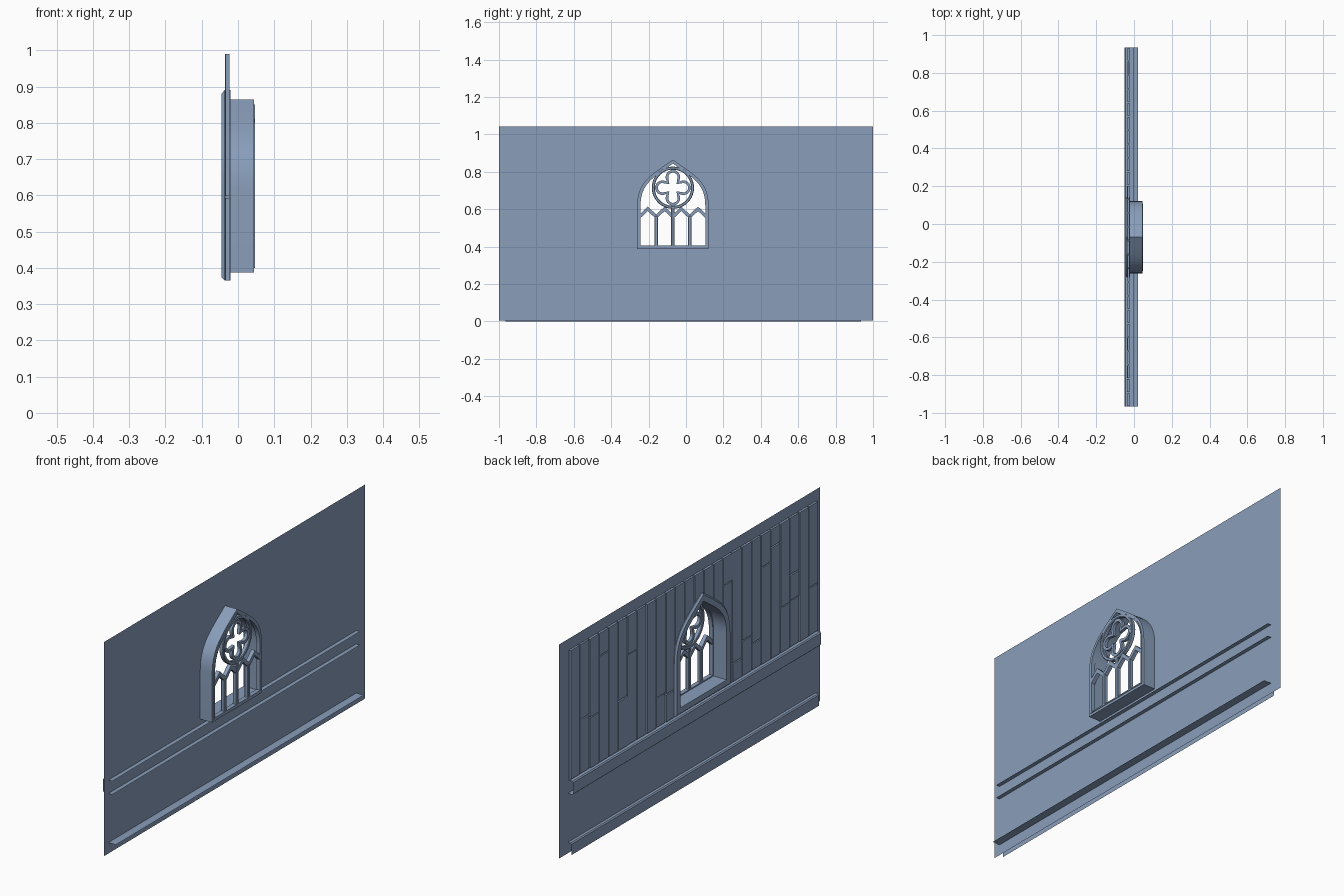
import bpy, bmesh, math, random
from mathutils import Vector

if "Cube" in bpy.data.objects:
    bpy.data.objects.remove(bpy.data.objects["Cube"], do_unlink=True)

random.seed(4)
WALL_X = -0.02          # plane of the wall sheet
CY = -0.07              # middle of the window
Y0, Y1 = -0.965, 0.935  # ends of the trim
HALF, SILL, SPRING, APEX = 0.213, 0.365, 0.62, 0.89

stone = bpy.data.materials.new("blue_grey")
stone.use_nodes = True
stone.diffuse_color = (0.25, 0.34, 0.49, 1)
stone.node_tree.nodes["Principled BSDF"].inputs["Base Color"].default_value = (0.25, 0.34, 0.49, 1)


def finish(name, bm, recalc=True, smooth=False, bevel=0):
    if recalc:
        bmesh.ops.recalc_face_normals(bm, faces=bm.faces)
    mesh = bpy.data.meshes.new(name)
    bm.to_mesh(mesh)
    bm.free()
    mesh.materials.append(stone)
    obj = bpy.data.objects.new(name, mesh)
    bpy.context.collection.objects.link(obj)
    bpy.ops.object.select_all(action='DESELECT')
    bpy.context.view_layer.objects.active = obj
    obj.select_set(True)
    if bevel:
        mod = obj.modifiers.new("bevel", 'BEVEL')
        mod.width = bevel
        mod.limit_method = 'ANGLE'
        mod.angle_limit = math.radians(50)
    if smooth:
        bpy.ops.object.shade_smooth_by_angle(angle=math.radians(30))
    return obj


def arch_half(d, side, steps=14):
    """Half of the pointed window outline, inset by d, sill to apex."""
    half, apex = HALF - d, APEX - d * 1.15
    ctrl = [(1, 0), (1, 0.52), (0.61, 0.667), (0, 1)]
    pts = [(CY + side * half, SILL + d)]
    for i in range(steps + 1):
        t = i / steps
        w = [(1 - t) ** 3, 3 * t * (1 - t) ** 2, 3 * t * t * (1 - t), t ** 3]
        u = sum(a * c[0] for a, c in zip(w, ctrl))
        v = sum(a * c[1] for a, c in zip(w, ctrl))
        pts.append((CY + side * half * u, SPRING + (apex - SPRING) * v))
    return pts


def arch(d):
    return arch_half(d, 1) + arch_half(d, -1)[-2::-1]


def add_ring(bm, outer, inner, x0, x1):
    n = len(outer)
    loops = [[bm.verts.new((x, y, z)) for y, z in pts]
             for pts, x in ((outer, x0), (outer, x1), (inner, x1), (inner, x0))]
    for a, b in zip(loops, loops[1:] + loops[:1]):
        for i in range(n):
            j = (i + 1) % n
            bm.faces.new((a[i], a[j], b[j], b[i]))


def add_prism(bm, pts, x0, x1):
    lo = [bm.verts.new((x0, y, z)) for y, z in pts]
    hi = [bm.verts.new((x1, y, z)) for y, z in pts]
    bm.faces.new(lo)
    bm.faces.new(hi)
    for i in range(len(pts)):
        j = (i + 1) % len(pts)
        bm.faces.new((lo[i], lo[j], hi[j], hi[i]))


def add_bar(bm, a, b, width, x0, x1):
    a, b = Vector(a), Vector(b)
    d = (b - a).normalized() * width / 2
    n = Vector((-d.y, d.x))
    add_prism(bm, [a - n, b - n, b + n, a + n], x0, x1)


def circle(r, z, n=40):
    return [(CY + r * math.cos(math.tau * i / n), z + r * math.sin(math.tau * i / n)) for i in range(n)]


# Thin wall sheet with the window cut out, made of two halves
bm = bmesh.new()
for side in (-1, 1):
    pts = [(CY, 0.004), (side, 0.004), (side, 1.042), (CY, 1.042)]
    pts += arch_half(0, side)[::-1] + [(CY, SILL)]
    face = bm.faces.new([bm.verts.new((WALL_X, y, z)) for y, z in pts])
    face.normal_update()
    if face.normal.x < 0:
        face.normal_flip()
bmesh.ops.remove_doubles(bm, verts=bm.verts, dist=0.0001)
finish("wall", bm, recalc=False)


# Open mouldings that run along the wall
def moulding(name, profile):
    bm = bmesh.new()
    rows = [[bm.verts.new((x, y, z)) for x, z in profile] for y in (Y0, Y1)]
    for i in range(len(profile) - 1):
        bm.faces.new((rows[0][i], rows[1][i], rows[1][i + 1], rows[0][i + 1]))
    finish(name, bm, recalc=False)


moulding("dado_rail", [(0, 0.295), (-0.045, 0.295), (-0.05, 0.30),
                       (-0.05, 0.355), (-0.045, 0.36), (0, 0.36)][::-1])
moulding("skirting_board", [(0.02, 0.057), (-0.034, 0.057), (-0.039, 0.052), (-0.039, 0)])

# Vertical planks above the rail, in random lengths
bm = bmesh.new()
count, gap = 26, 0.0025
pitch = (Y1 - Y0) / count
for i in range(count):
    ya, yb = Y0 + i * pitch + gap, Y0 + (i + 1) * pitch - gap
    joints = sorted(random.uniform(0.45, 0.93) for _ in range(random.choice((0, 1, 1, 2))))
    ends = [0.362] + joints + [0.99]
    for za, zb in zip(ends, ends[1:]):
        front = -0.036 + random.uniform(0, 0.003)
        if zb - za > 0.02:
            za, zb = za + gap, zb - gap * (zb < 0.98)
            add_prism(bm, [(ya, za), (yb, za), (yb, zb), (ya, zb)], front, -0.024)
planks = finish("wall_planks", bm)

# Clear the planks from the window
bm = bmesh.new()
add_prism(bm, arch(0.012), -0.1, 0.1)
cutter = finish("window_cutter", bm)
cutter.hide_render = True
mod = planks.modifiers.new("window", 'BOOLEAN')
mod.operation = 'DIFFERENCE'
mod.solver = 'EXACT'
mod.object = cutter
bpy.context.view_layer.objects.active = planks
bpy.ops.object.modifier_apply(modifier=mod.name)
bpy.data.objects.remove(cutter, do_unlink=True)

# Inner surround, with its room edge chamfered
bm = bmesh.new()
outer, chamfer, inner = arch(0), arch(0.008), arch(0.035)
loops = [[bm.verts.new((x, y, z)) for y, z in pts] for pts, x in
         ((outer, WALL_X), (outer, -0.037), (chamfer, -0.045), (inner, -0.045), (inner, WALL_X))]
for a, b in zip(loops, loops[1:] + loops[:1]):
    for i in range(len(a)):
        j = (i + 1) % len(a)
        bm.faces.new((a[i], a[j], b[j], b[i]))
finish("window_surround", bm, smooth=True)

# Deep reveal standing out of the far side
bm = bmesh.new()
add_ring(bm, arch(0.022), arch(0.035), WALL_X, 0.044)
finish("window_reveal", bm, smooth=True)

# Tracery: edge frame, rose ring and four-lobed opening
TX0, TX1, ROSE = 0.026, 0.047, 0.715
bm = bmesh.new()
add_ring(bm, arch(0.034), arch(0.040), TX0, TX1)
finish("tracery_frame", bm, smooth=True)

bm = bmesh.new()
add_ring(bm, circle(0.113, ROSE), circle(0.097, ROSE), TX0, TX1)
finish("rose_ring", bm, smooth=True, bevel=0.003)


def quatrefoil(grow):
    pts = []
    w, r = 0.019 + grow, 0.025 + grow
    start = math.asin(w / r) + 0.35
    for k in range(4):
        c, s = math.cos(k * math.pi / 2), math.sin(k * math.pi / 2)
        lobe = [(w, -w)]
        for i in range(13):
            a = (i / 6 - 1) * (math.pi - start)
            lobe.append((0.056 + r * math.cos(a), r * math.sin(a)))
        pts += [(CY + c * u - s * v, ROSE + s * u + c * v) for u, v in lobe]
    return pts


bm = bmesh.new()
add_ring(bm, quatrefoil(0.014), quatrefoil(0), TX0 + 0.003, TX1 - 0.003)
for k in range(4):
    d = Vector((math.cos(k * math.pi / 2), math.sin(k * math.pi / 2)))
    mid = Vector((CY, ROSE))
    add_bar(bm, mid + d * 0.085, mid + d * 0.1, 0.02, TX0 + 0.004, TX1 - 0.004)
finish("rose_quatrefoil", bm, smooth=True)

# Mullions and pointed light heads
STEP = 0.0895
bm = bmesh.new()
for k in (-1, 0, 1):
    y = CY + k * STEP
    add_bar(bm, (y, 0.40), (y, 0.565 if k else 0.61), 0.018, TX0, TX1)
finish("mullions", bm, bevel=0.003)

bm = bmesh.new()
for k in (-2, -1, 0, 1):
    ya = CY + k * STEP
    ym, yb = ya + STEP / 2, ya + STEP
    w = 0.012
    add_prism(bm, [(ya, 0.56 - w), (ym, 0.602 - w), (yb, 0.56 - w),
                   (yb, 0.56 + w), (ym, 0.602 + w), (ya, 0.56 + w)], TX0 + 0.001, TX1 - 0.001)
finish("light_heads", bm)
